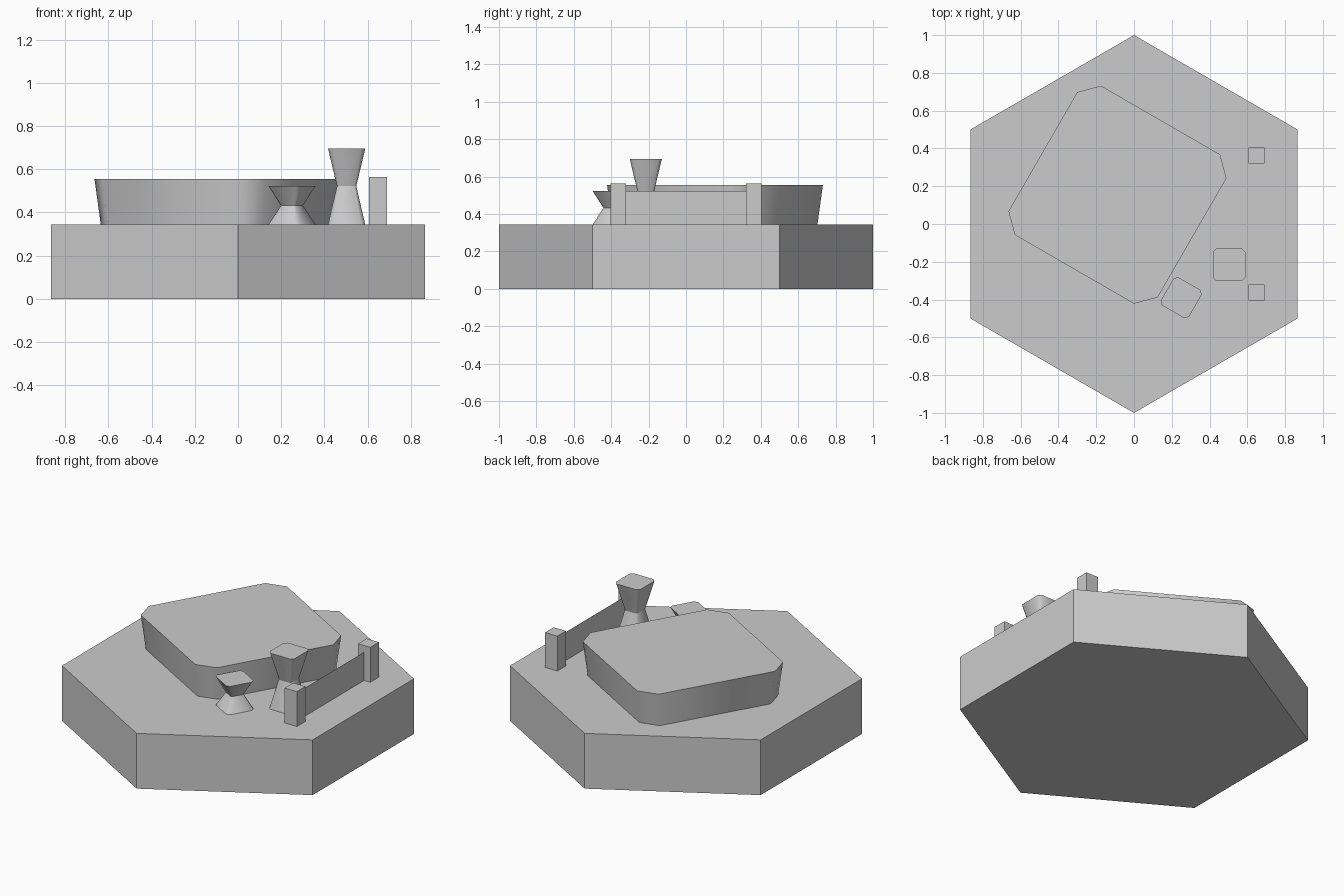
import bpy, bmesh, math

if "Cube" in bpy.data.objects:
    bpy.data.objects.remove(bpy.data.objects["Cube"])

BASE_TOP = 0.345


def finish(name, bm):
    bmesh.ops.recalc_face_normals(bm, faces=bm.faces)
    mesh = bpy.data.meshes.new(name)
    bm.to_mesh(mesh)
    bm.free()
    obj = bpy.data.objects.new(name, mesh)
    bpy.context.collection.objects.link(obj)
    return obj


def loft(name, outline, levels, loc=(0, 0), angle=0, smooth=True):
    """Stack scaled copies of an outline; levels are (z, scale)."""
    bm = bmesh.new()
    c, s = math.cos(math.radians(angle)), math.sin(math.radians(angle))
    rings = [[bm.verts.new((loc[0] + k * (x * c - y * s), loc[1] + k * (x * s + y * c), z))
              for x, y in outline] for z, k in levels]
    n = len(outline)
    for a, b in zip(rings, rings[1:]):
        for i in range(n):
            j = (i + 1) % n
            bm.faces.new((a[i], a[j], b[j], b[i])).smooth = smooth
    bm.faces.new(rings[0][::-1])
    bm.faces.new(rings[-1])
    # horizontal rims stay crisp
    for e in bm.edges:
        if abs(e.verts[0].co.z - e.verts[1].co.z) < 1e-5:
            e.smooth = False
    return finish(name, bm)


def cut_square(half, cut):
    """Square outline with clipped corners."""
    a, b = half, half - cut
    return [(a, -b), (a, b), (b, a), (-b, a), (-a, b), (-a, -b), (-b, -a), (b, -a)]


# hexagonal base
hexagon = [(math.cos(math.radians(30 + 60 * i)), math.sin(math.radians(30 + 60 * i))) for i in range(6)]
loft("hex_base", hexagon, [(0, 1), (BASE_TOP, 1)], smooth=False)

# large flared block
loft("large_block", cut_square(0.456, 0.092), [(BASE_TOP, 0.95), (0.555, 1)], (-0.0875, 0.155), -30)

# hourglass stools
small = cut_square(0.086, 0.018)
loft("low_stool", small, [(BASE_TOP, 1), (0.432, 0.47), (0.522, 1)], (0.25, -0.39), -30)
loft("tall_stool", small, [(BASE_TOP, 1), (0.522, 0.52), (0.695, 1)], (0.503, -0.215))

# fence posts
for name, side in (("front_post", -1), ("back_post", 1)):
    post = [(-0.0425, -0.0425), (0.0425, -0.0425), (0.0425, 0.0425), (-0.0425, 0.0425)]
    loft(name, post, [(BASE_TOP, 1), (0.563, 1)], (0.648, 0.362 * side), smooth=False)

# thin fence panel
bm = bmesh.new()
bm.faces.new([bm.verts.new((0.648, y, z)) for y, z in
              ((-0.32, BASE_TOP), (0.32, BASE_TOP), (0.32, 0.522), (-0.32, 0.522))])
finish("fence_panel", bm)
